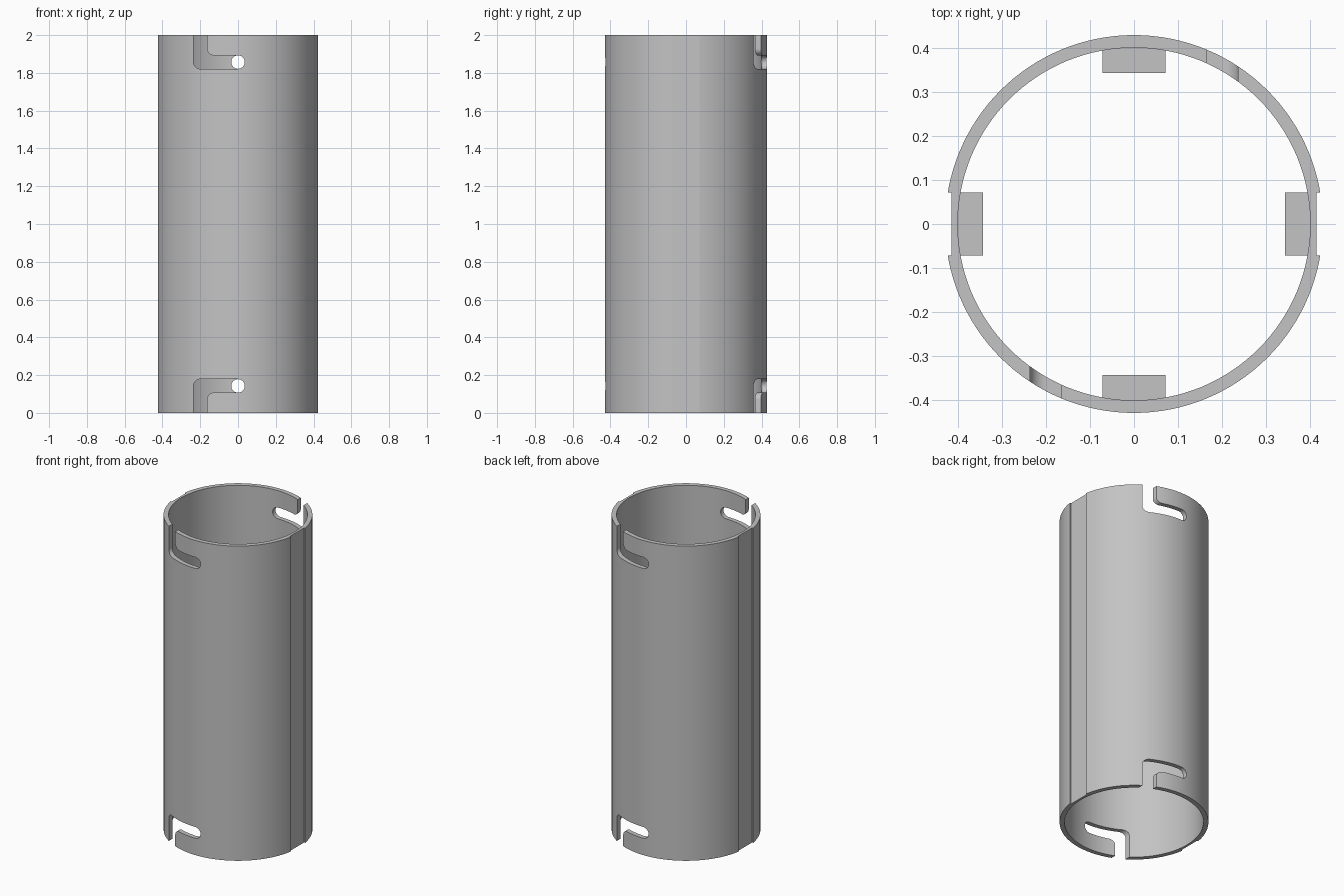
import bpy, bmesh, math
from mathutils import Matrix

cube = bpy.data.objects.get("Cube")
if cube:
    bpy.data.objects.remove(cube, do_unlink=True)

U = 1 / 70                      # one module of the part
HEIGHT = 2.0
OUTER, INNER = 30 * U, 28 * U
SEGMENTS = 128

grey = bpy.data.materials.new("plain_grey")
grey.use_nodes = True
colour = (0.55, 0.55, 0.55, 1)
grey.diffuse_color = colour
grey.node_tree.nodes["Principled BSDF"].inputs["Base Color"].default_value = colour


def finish(name, bm):
    bmesh.ops.recalc_face_normals(bm, faces=bm.faces)
    mesh = bpy.data.meshes.new(name)
    bm.to_mesh(mesh)
    bm.free()
    mesh.materials.append(grey)
    obj = bpy.data.objects.new(name, mesh)
    bpy.context.collection.objects.link(obj)
    return obj


def box(name, x0, x1, half_y, z0, z1, angle=0):
    bm = bmesh.new()
    bmesh.ops.create_cube(bm, size=1)
    place = (Matrix.Rotation(angle, 4, 'Z')
             @ Matrix.Translation(((x0 + x1) / 2, 0, (z0 + z1) / 2))
             @ Matrix.Diagonal((x1 - x0, 2 * half_y, z1 - z0, 1)))
    bmesh.ops.transform(bm, matrix=place, verts=bm.verts)
    return finish(name, bm)


def arc(cx, cy, r, start, end, steps=12):
    for i in range(steps + 1):
        a = math.radians(start + (end - start) * i / steps)
        yield cx + r * math.cos(a), cy + r * math.sin(a)


def slot_cutter(name, at_top, angle):
    # L-shaped bayonet outline: x across, d measured inward from the tube end
    outline = [(-16.5, -3), (-11.5, -3)]
    outline += arc(-9, 5, 2.5, 180, 90)
    outline += arc(0, 10, 2.5, -90, 90)
    outline += arc(-14, 10, 2.5, 90, 180)
    bm = bmesh.new()
    verts = [bm.verts.new((x * U, 0, HEIGHT - d * U if at_top else d * U))
             for x, d in outline]
    face = bm.faces.new(verts)
    grown = bmesh.ops.extrude_face_region(bm, geom=[face])["geom"]
    bmesh.ops.translate(bm, vec=(0, -0.6, 0),
                        verts=[v for v in grown if isinstance(v, bmesh.types.BMVert)])
    bmesh.ops.rotate(bm, matrix=Matrix.Rotation(angle, 3, 'Z'), verts=bm.verts)
    return finish(name, bm)


# Tube wall: four rings joined into a closed hollow sleeve
bm = bmesh.new()
rings = []
for r, z in ((OUTER, 0), (OUTER, HEIGHT), (INNER, HEIGHT), (INNER, 0)):
    rings.append([bm.verts.new((r * math.cos(a), r * math.sin(a), z))
                  for a in (math.tau * i / SEGMENTS for i in range(SEGMENTS))])
for k in range(4):
    a, b = rings[k], rings[(k + 1) % 4]
    for i in range(SEGMENTS):
        j = (i + 1) % SEGMENTS
        bm.faces.new((a[i], a[j], b[j], b[i]))
tube = finish("tube", bm)

# Flat side grooves and bayonet slots, cut out of the wall
cutters = []
for side, angle in (("front", 0), ("back", math.pi)):
    for end, at_top in (("top", True), ("bottom", False)):
        cutters.append(slot_cutter(f"{side}_{end}_slot_cutter", at_top, angle))
for side, angle in (("left", 0), ("right", math.pi)):
    cutters.append(box(f"{side}_groove_cutter", 29 * U, 0.6, 5 * U,
                       -0.1, HEIGHT + 0.1, angle))

bpy.ops.object.select_all(action='DESELECT')
bpy.context.view_layer.objects.active = tube
tube.select_set(True)
for cutter in cutters:
    cutter.hide_render = True
    mod = tube.modifiers.new(cutter.name, 'BOOLEAN')
    mod.operation = 'DIFFERENCE'
    mod.solver = 'EXACT'
    mod.object = cutter
    bpy.ops.object.modifier_apply(modifier=mod.name)
    bpy.data.objects.remove(cutter, do_unlink=True)
bpy.ops.object.shade_smooth_by_angle(angle=math.radians(30))

# Four stop blocks on the inside of the wall at mid height
for i, side in enumerate(("left", "back", "right", "front")):
    box(f"{side}_stop_block", 24 * U, 28.4 * U, 5 * U,
        HEIGHT / 2 - 5 * U, HEIGHT / 2 + 5 * U, i * math.pi / 2)
